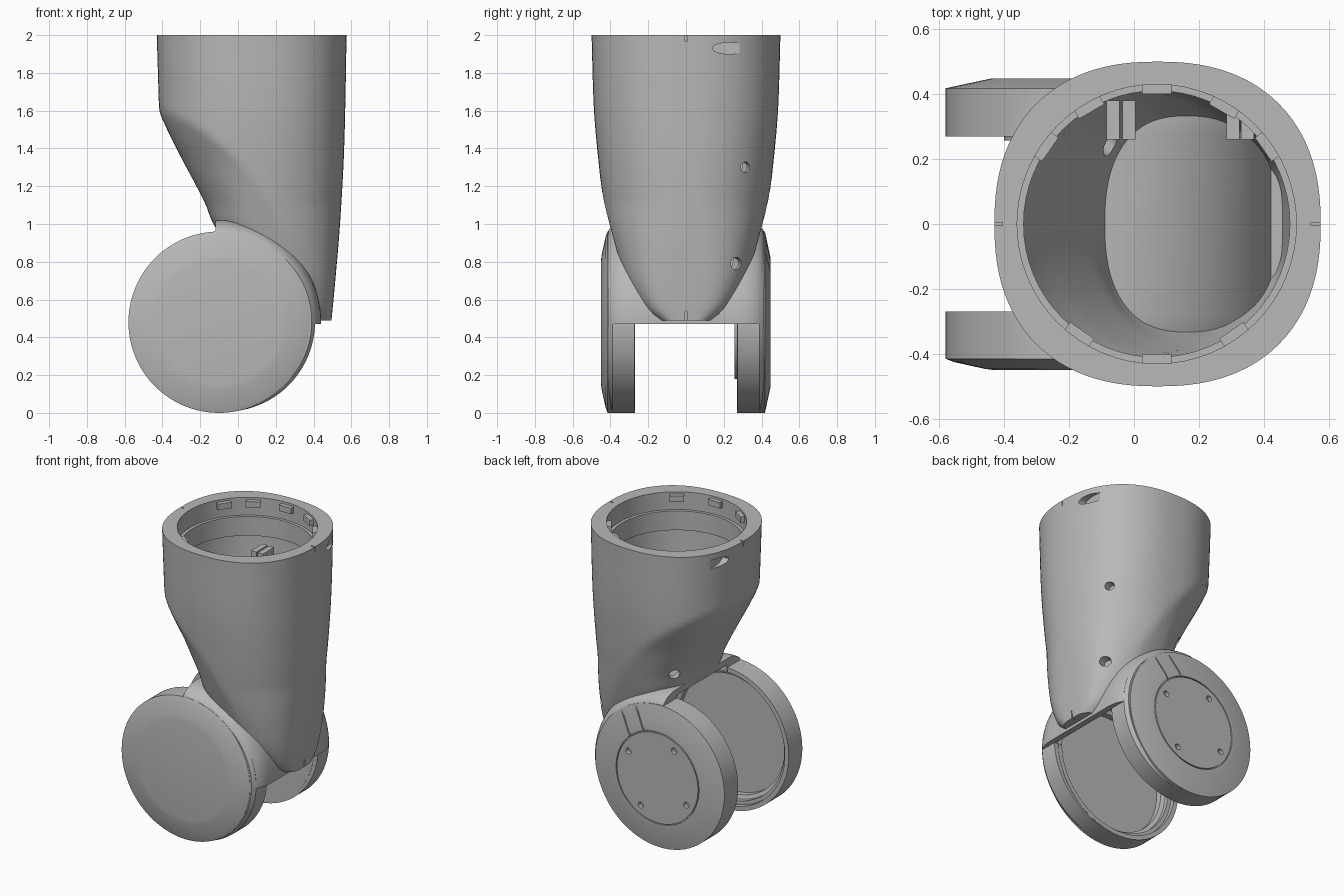
import bpy, bmesh, math
from mathutils import Matrix, Vector

cube = bpy.data.objects.get("Cube")
if cube:
    bpy.data.objects.remove(cube, do_unlink=True)

grey = bpy.data.materials.new("mid_grey")
grey.use_nodes = True
grey.diffuse_color = (0.48, 0.48, 0.48, 1)
grey.node_tree.nodes["Principled BSDF"].inputs["Base Color"].default_value = (0.48, 0.48, 0.48, 1)

JX, JZ, R = -0.1, 0.48, 0.48      # hinge axis and disc radius
CX = 0.07                         # centre of the upper tube


def make(name, bm):
    bmesh.ops.recalc_face_normals(bm, faces=bm.faces)
    me = bpy.data.meshes.new(name)
    bm.to_mesh(me)
    bm.free()
    me.materials.append(grey)
    ob = bpy.data.objects.new(name, me)
    bpy.context.collection.objects.link(ob)
    return ob


def stack(name, rings):
    """Solid through a list of closed rings with equal point counts."""
    bm = bmesh.new()
    rows = [[bm.verts.new(p) for p in ring] for ring in rings]
    n = len(rows[0])
    for a, b in zip(rows, rows[1:]):
        for i in range(n):
            j = (i + 1) % n
            bm.faces.new((a[i], a[j], b[j], b[i]))
    bm.faces.new(rows[0])
    bm.faces.new(rows[-1])
    return make(name, bm)


def disc(name, profile, cx=JX, cz=JZ, n=96):
    """Turned solid along y from (radius, y) pairs."""
    return stack(name, [[(cx + r * math.cos(i * math.tau / n), y, cz + r * math.sin(i * math.tau / n))
                         for i in range(n)] for r, y in profile])


def rod(name, centre, direction, radius, depth, n=48):
    bm = bmesh.new()
    rot = Vector(direction).to_track_quat('Z', 'Y').to_matrix().to_4x4()
    bmesh.ops.create_cone(bm, cap_ends=True, segments=n, radius1=radius, radius2=radius, depth=depth,
                          matrix=Matrix.Translation(centre) @ rot)
    return make(name, bm)


def box(name, lo, hi, turn=None):
    bm = bmesh.new()
    lo, hi = Vector(lo), Vector(hi)
    m = Matrix.Translation((lo + hi) / 2) @ Matrix.Diagonal((*(hi - lo), 1))
    bmesh.ops.create_cube(bm, size=1, matrix=(turn or Matrix()) @ m)
    return make(name, bm)


def combine(target, tool, op='DIFFERENCE'):
    mod = target.modifiers.new("join", 'BOOLEAN')
    mod.operation, mod.object, mod.solver = op, tool, 'EXACT'
    bpy.context.view_layer.update()
    me = bpy.data.meshes.new_from_object(target.evaluated_get(bpy.context.evaluated_depsgraph_get()))
    target.modifiers.clear()
    target.data = me
    bpy.data.objects.remove(tool, do_unlink=True)


def lerp(table, z):
    """Read a smooth curve through (z, value) pairs, z falling."""
    if z >= table[0][0]:
        return table[0][1]
    for k in range(len(table) - 1):
        (z1, v1), (z2, v2) = table[k], table[k + 1]
        if z >= z2:
            z0, v0 = table[max(k - 1, 0)]
            z3, v3 = table[min(k + 2, len(table) - 1)]
            t, d = (z1 - z) / (z1 - z2), z1 - z2
            m1, m2 = (v2 - v0) / (z0 - z2) * d, (v3 - v1) / (z1 - z3) * d
            return ((2*t**3 - 3*t*t + 1) * v1 + (t**3 - 2*t*t + t) * m1
                    + (3*t*t - 2*t**3) * v2 + (t**3 - t*t) * m2)
    return table[-1][1]


# Body outline: right edge, left edge, half depth and the diagonal crease
RIGHT = [(2, 0.575), (1.4, 0.562), (1.0, 0.54), (0.7, 0.515), (0.49, 0.495)]
LEFT = [(2, -0.43), (1.62, -0.42), (1.5, -0.375), (1.35, -0.3), (1.2, -0.22), (1.1, -0.17),
        (1.02, -0.14), (0.9, -0.08), (0.49, -0.05)]
HALF = [(2, 0.5), (1.6, 0.487), (1.3, 0.46), (1.1, 0.435), (0.95, 0.405), (0.8, 0.365),
        (0.7, 0.33), (0.6, 0.275), (0.53, 0.22), (0.49, 0.16)]
CREASE = [(1.62, -0.42), (1.5, -0.2), (1.33, 0.0), (1.05, 0.2), (0.85, 0.3), (0.6, 0.38), (0.49, 0.41)]


def body_ring(z, inset, n=96):
    xl, xr, h = lerp(LEFT, z) + inset, lerp(RIGHT, z) - inset, lerp(HALF, z) - inset
    c = lerp(CREASE, z)
    tube = -0.43 + 0.03 * (2 - z) + inset
    mid, half = (tube + xr) / 2, (xr - tube) / 2
    power = 0.86 - 0.36 * min(1, max(0, (1.1 - z) / 0.55))    # squarer towards the tip
    pts = []
    for i in range(n):
        a = i * math.tau / n
        ca, sa = math.cos(a), math.sin(a)
        x = mid + half * math.copysign(abs(ca) ** power, ca)
        y = h * math.copysign(abs(sa) ** power, sa)
        if z < 1.62 and x < c:
            t = (c - x) / (c - tube)
            x = c - t * (c - xl)
            y *= 1 - 0.15 * t ** 0.8 * min(1, (1.62 - z) / 0.3)
        pts.append((x, y, z))
    return pts


def body(name, top, bottom, inset, steps=48):
    return stack(name, [body_ring(top + (bottom - top) * k / steps, inset) for k in range(steps + 1)])


# Hollow limb shell with stepped collar
shell = body("limb_shell", 2, 0.49, 0)
combine(shell, body("cavity", 1.75, 0.62, 0.05))
combine(shell, rod("collar_bore", (CX, 0, 1.8), (0, 0, 1), 0.41, 0.3, n=64))
combine(shell, rod("collar_step", (CX, 0, 2), (0, 0, 1), 0.43, 0.24, n=64))

# Curved saddle between the fork discs, rounded over into their rims
ARC = [(0.455 + 0.085 * math.sin(k * math.pi / 16), 0.28 + 0.14 * math.cos(k * math.pi / 16)) for k in range(9)]
web = disc("saddle", [(r, -y) for r, y in ARC] + ARC[::-1])
combine(web, box("saddle_trim", (JX - 0.02, -1, 0.47), (1, 1, 2)), 'INTERSECT')
combine(shell, web, 'UNION')
combine(shell, disc("fork_gap", [(0.5, -0.268), (0.5, 0.268)]))

# Recessed front disc and closed back disc, each swelling slightly towards the limb
RECESS = [(0.45, -0.2), (0.45, -0.3), (0.425, -0.3), (0.425, -0.33), (0.4, -0.34), (0.4, -0.38)]
front = disc("front_disc", [(0.33, -0.45), (0.36, -0.446), (0.455, -0.425), (R, -0.415), (R, -0.27)])
back = disc("back_disc", [(R, 0.27), (R, 0.418), (0.34, 0.448)])
for ob, s in ((front, -1), (back, 1)):
    combine(ob, disc("rim_swell", [(0.46, s * 0.412), (0.478, s * 0.39), (0.478, s * 0.272)],
                     JX + 0.03, JZ + 0.004), 'UNION')
combine(front, disc("front_recess", RECESS))
combine(shell, disc("shell_recess", RECESS))
boss = disc("back_disc_boss", [(0.3, 0.257), (0.3, 0.28)])

# Cover outline, strap lines and screw holes on the back disc
ring = disc("cover_groove", [(0.31, 0.436), (0.31, 0.46)])
combine(ring, disc("cover_core", [(0.303, 0.42), (0.303, 0.47)]))
combine(back, ring)
spin = Matrix.Translation((JX, 0, JZ)) @ Matrix.Rotation(math.radians(-60), 4, 'Y')
for s in (-1, 1):
    combine(back, box("strap_groove", (0.3, 0.42, s * 0.06 - 0.004), (0.5, 0.47, s * 0.06 + 0.004), spin))
for k in range(4):
    a = math.radians(30 + 90 * k)
    combine(back, rod("screw_hole", (JX + 0.25 * math.cos(a), 0.45, JZ + 0.25 * math.sin(a)),
                      (0, 1, 0), 0.02, 0.06, n=24))

# Access holes in the shell
for s in (-1, 1):
    slot = rod("rim_slot", (CX + s * 0.52, 0.23, 1.93), (1, 0, 0), 0.03, 0.16)
    for v in slot.data.vertices:
        v.co.y = 0.23 + (v.co.y - 0.23) * 3
    combine(shell, slot)
combine(shell, rod("upper_hole", (0.48, 0.32, 1.3), (1, 0.3, 0), 0.028, 0.16))
combine(shell, rod("lower_hole", (0.47, 0.27, 0.79), (1, 0.3, 0), 0.033, 0.16))
combine(shell, rod("scoop_hole", (-0.13, 0.3, 1.12), (-1, 1, 0), 0.035, 0.2))

# Seam notches at the rim and the lower tip
for x, z in ((-0.43, 1.99), (0.57, 1.99), (0.5, 0.515)):
    combine(shell, box("seam_notch", (x - 0.025, -0.004, z - 0.025), (x + 0.025, 0.004, z + 0.025)))

# Locking teeth in the collar
for deg in (35, 60, 90, 120, 145, 235, 270, 305):
    turn = Matrix.Translation((CX, 0, 0)) @ Matrix.Rotation(math.radians(deg), 4, 'Z')
    box("collar_tooth", (0.4, -0.045, 1.945), (0.435, 0.045, 1.985), turn)

# Mounting posts on the inner back wall
for x in (-0.065, -0.015, 0.305, 0.35):
    box("mount_post", (x - 0.02, 0.26, 1.42), (x + 0.02, 0.38, 1.7))

for ob in (shell, front, back, boss):
    bpy.ops.object.select_all(action='DESELECT')
    ob.select_set(True)
    bpy.context.view_layer.objects.active = ob
    bpy.ops.object.shade_smooth_by_angle(angle=math.radians(28))
